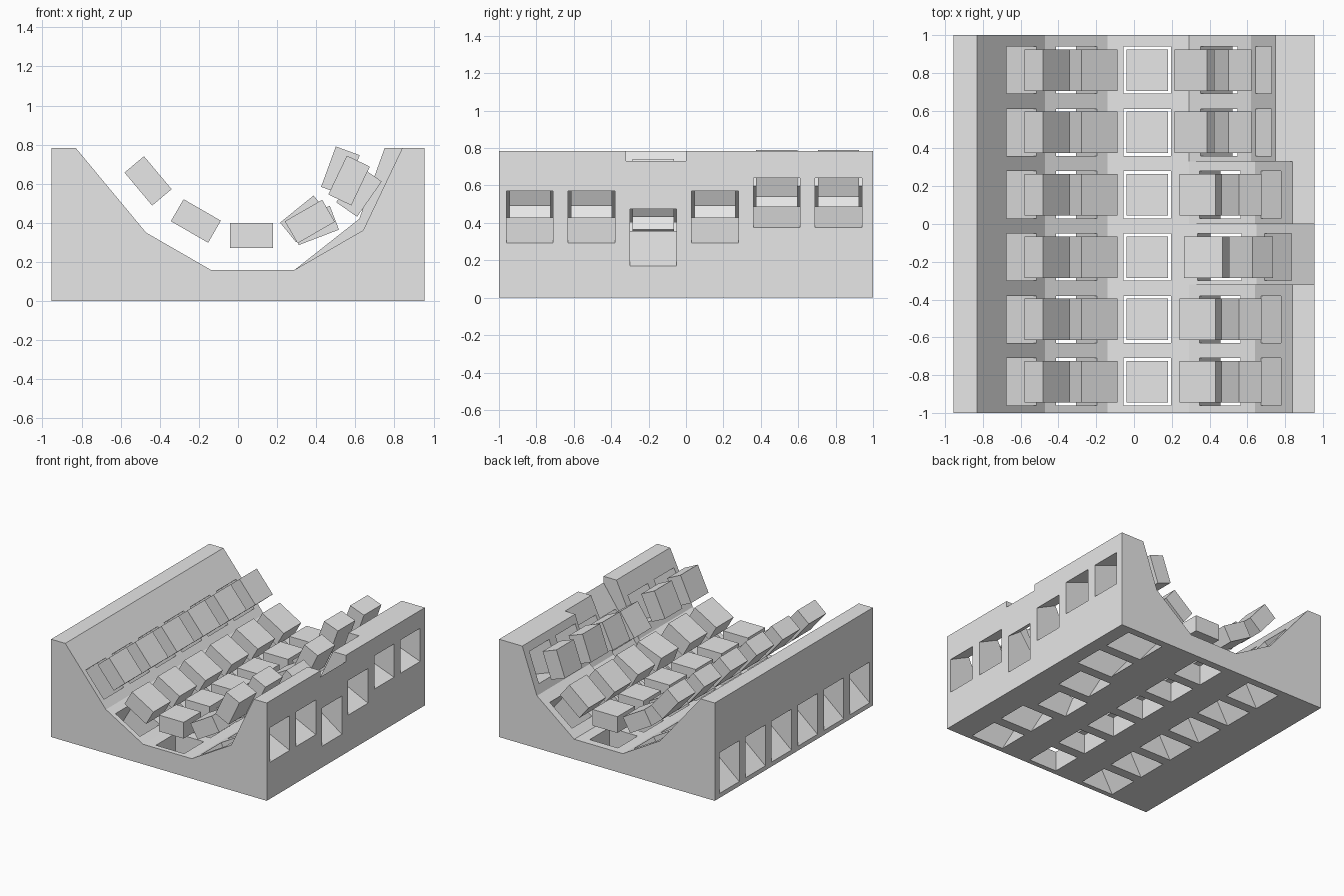
import bpy, bmesh
from math import radians
from mathutils import Matrix, Vector

cube = bpy.data.objects.get("Cube")
if cube:
    bpy.data.objects.remove(cube, do_unlink=True)

grey = bpy.data.materials.new("light_grey")
grey.use_nodes = True
grey.diffuse_color = (0.8, 0.8, 0.8, 1)
grey.node_tree.nodes["Principled BSDF"].inputs["Base Color"].default_value = (0.8, 0.8, 0.8, 1)

KEY = (0.22, 0.22, 0.13)      # block size
HOLE = 0.25                   # square socket width
GAP = 0.175                   # block centre above its wall
ROW_Y = [-0.835 + 0.33 * i for i in range(6)]
ROW_KIND = ["front", "front", "low", "front", "back", "back"]

# Columns: wall point under each block (x, z) and wall tilt in degrees
LEFT = {"outer_left": (-0.594, 0.502, -50), "inner_left": (-0.303, 0.258, -30),
        "middle": (0.07, 0.16, 0)}
RIGHT = {"inner_right": {"front": (0.455, 0.255, 30), "low": (0.453, 0.223, 21),
                         "back": (0.452, 0.284, 39)},
         "outer_right": {"front": (0.726, 0.541, 64.5), "low": (0.762, 0.458, 55),
                         "back": (0.688, 0.605, 70)}}


def make_object(name, bm):
    bmesh.ops.recalc_face_normals(bm, faces=bm.faces)
    mesh = bpy.data.meshes.new(name)
    bm.to_mesh(mesh)
    bm.free()
    mesh.materials.append(grey)
    obj = bpy.data.objects.new(name, mesh)
    bpy.context.collection.objects.link(obj)
    return obj


def extrude_profile(name, points, y0, y1):
    bm = bmesh.new()
    face = bm.faces.new([bm.verts.new((x, y0, z)) for x, z in points])
    new = bmesh.ops.extrude_face_region(bm, geom=[face])["geom"]
    verts = [v for v in new if isinstance(v, bmesh.types.BMVert)]
    bmesh.ops.translate(bm, verts=verts, vec=(0, y1 - y0, 0))
    return make_object(name, bm)


def add_box(bm, seat, y, size, lift):
    """Box centred at a distance along the wall normal from its seat."""
    x, z, tilt = seat
    place = (Matrix.Translation((x, y, z)) @ Matrix.Rotation(radians(-tilt), 4, "Y")
             @ Matrix.Translation((0, 0, lift)) @ Matrix.Diagonal(Vector((*size, 1))))
    bmesh.ops.create_cube(bm, size=1, matrix=place)


def cut(target, cutter):
    cutter.hide_render = True
    mod = target.modifiers.new("cut", "BOOLEAN")
    mod.operation, mod.solver, mod.object = "DIFFERENCE", "EXACT", cutter
    bpy.context.view_layer.objects.active = target
    bpy.ops.object.modifier_apply(modifier=mod.name)
    bpy.data.objects.remove(cutter, do_unlink=True)


# Cradle body with the highest right wall along its whole length
base = extrude_profile("base", [
    (-0.955, 0), (-0.955, 0.783), (-0.83, 0.783), (-0.47, 0.35), (-0.14, 0.16),
    (0.29, 0.16), (0.62, 0.42), (0.75, 0.783), (0.955, 0.783), (0.955, 0)], -1, 1)

# Right wall set back for the front rows, and lower for one row
front_wall = [(0.29, 0.16), (0.64, 0.362), (0.888, 0.883), (0.29, 0.883)]
low_wall = [(0.29, 0.16), (0.648, 0.297), (1.02, 0.824), (1.02, 0.9), (0.29, 0.9)]
cut(base, extrude_profile("front_recess", front_wall, -1.1, 0.33))
cut(base, extrude_profile("low_recess", low_wall, -0.32, 0))

# Sockets through the body, and the blocks floating above them
for column in list(LEFT) + list(RIGHT):
    sockets = bmesh.new()
    for row, (y, kind) in enumerate(zip(ROW_Y, ROW_KIND), 1):
        seat = LEFT[column] if column in LEFT else RIGHT[column][kind]
        add_box(sockets, seat, y, (HOLE, HOLE, 1.05), -0.475)
        block = bmesh.new()
        add_box(block, seat, y, KEY, GAP)
        make_object(f"{column}_block_{row}", block)
    cut(base, make_object(f"{column}_sockets", sockets))
